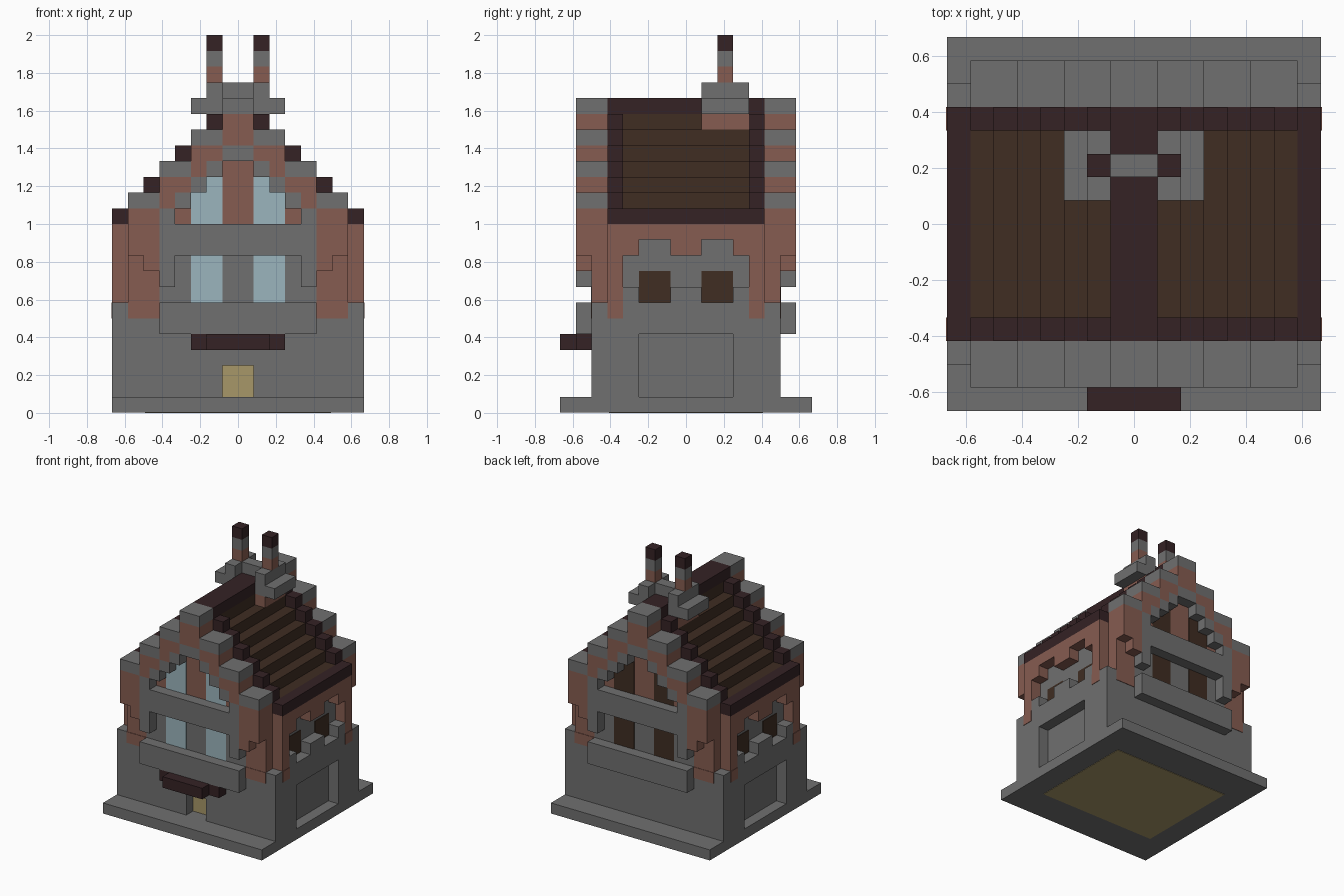
import bpy
import bmesh
from mathutils import Matrix, Vector

if "Cube" in bpy.data.objects:
    bpy.data.objects.remove(bpy.data.objects["Cube"])

U = 1 / 12      # one block
THIN = 0.04     # plate thickness in blocks


def material(name, rgb):
    m = bpy.data.materials.new(name)
    m.use_nodes = True
    colour = (*rgb, 1)
    m.diffuse_color = colour
    m.node_tree.nodes["Principled BSDF"].inputs["Base Color"].default_value = colour
    return m


STONE = material("grey stone", (0.16, 0.16, 0.16))
BRICK = material("red brick", (0.24, 0.107, 0.082))
TRIM = material("dark maroon", (0.035, 0.016, 0.018))
WOOD = material("dark brown", (0.05, 0.026, 0.016))
GLASS = material("pale blue glass", (0.33, 0.46, 0.51))
TAN = material("tan", (0.39, 0.31, 0.14))


def part(name, mat, boxes, mirror=""):
    """Blocks given as x, y and z ranges, mirrored over the named axes."""
    bm = bmesh.new()
    for xs, ys, zs in boxes:
        for sx in ((1, -1) if "x" in mirror else (1,)):
            for sy in ((1, -1) if "y" in mirror else (1,)):
                mid = Vector((sx * sum(xs), sy * sum(ys), sum(zs))) * U / 2
                size = [(r[1] - r[0]) * U for r in (xs, ys, zs)]
                bmesh.ops.create_cube(
                    bm, size=1,
                    matrix=Matrix.Translation(mid) @ Matrix.Diagonal((*size, 1)))
    mesh = bpy.data.meshes.new(name)
    bm.to_mesh(mesh)
    bm.free()
    mesh.materials.append(mat)
    obj = bpy.data.objects.new(name, mesh)
    bpy.context.collection.objects.link(obj)


def both(n):
    return (-n, n)


# Base and ground floor, with recessed side panels and doorway
part("base_plate", STONE, [(both(8), both(8), (THIN, 1))])
part("floor_underside", TAN, [(both(5.9), both(4.9), (0, 0.5))])
part("building_core", STONE, [(both(7), both(5), (1, 12))])
part("ground_front_wall", STONE, [((1, 8), (-6, -5), (1, 7))], "x")
part("door_lintel", STONE, [(both(1), (-6, -5), (3, 7))])
part("ground_back_wall", STONE, [(both(8), (5, 6), (1, 7))])
part("ground_side_wall", STONE, [((7, 8), (3, 5), (1, 7)),
                                 ((7, 8), (-5, -3), (1, 7)),
                                 ((7, 8), both(3), (5, 7))], "x")
part("door", TAN, [(both(1), (-5 - THIN, -5), (1, 3))])
part("door_awning", TRIM, [(both(3), (-7, -6), (4, 5)),
                           (both(2), (-8, -7), (4, 5))])

# Upper floor on both gable ends
part("upper_wall", STONE, [(both(5), (5, 6), (7, 12))], "y")
part("balcony", STONE, [(both(5), (6, 7), (5, 7))], "y")
part("gable_beam", STONE, [(both(5), (6, 7), (10, 12))], "y")
part("beam_bracket", STONE, [((4, 5), (6, 7), (8, 10))], "xy")

# Stepped gables: wall columns, projecting brick, arch and caps
columns, projecting, arch, caps = [], [], [], []
for k in range(7):
    x = (k, k + 1)
    cap = 19 - 2 * ((k + 1) // 2)
    columns.append((x, (5, 6), (12 if k < 5 else 7, cap)))
    if k < 5:
        arch.append((x, (6, 7), (16 - k, 17 - k)))
        projecting.append((x, (6, 7), (17 - k, cap)))
    else:
        projecting.append((x, (6, 7), (k + 4, cap)))
    caps.append((x, (5, 7), (cap, cap + 1)))
part("gable_wall", BRICK, columns, "xy")
part("gable_arch", STONE, arch, "xy")
part("gable_brick", BRICK, projecting, "xy")
part("gable_caps", STONE, caps, "xy")

# Brick feet set into the ground floor corners
part("brick_feet", BRICK, [((5, 7), (6, 6 + THIN), (6, 7)),
                           ((8, 8 + THIN), (4, 5), (6, 7))], "xy")

# Gable windows, glazed in front and shuttered at the back
for label, mat, y in (("front", GLASS, (-6 - THIN, -6)),
                      ("back", WOOD, (6, 6 + THIN))):
    part(label + "_windows", mat, [((1, 3), y, (7, 10)),
                                   ((1, 2), y, (12, 15)),
                                   ((2, 3), y, (12, 14))], "x")

# Long sides: posts, overhanging brick course, corbels, windows
part("side_posts", BRICK, [((7, 8), (4, 5), (7, 12))], "xy")
part("side_course", BRICK, [((7, 8), both(5), (11, 12))], "x")
part("side_corbels", BRICK, [((7, 8), (3, 4), (10, 11)),
                             ((7, 8), (0, 1), (10, 11))], "xy")
part("side_sills", STONE, [((7, 8), (3, 4), (7, 8)),
                           ((7, 8), (0, 1), (7, 8))], "xy")
part("side_windows", WOOD, [((7, 7 + THIN), (1, 3), (7, 9))], "xy")

# Stepped roof with raised edges, eaves and ridge
part("roof_steps", WOOD, [((k, k + 1), both(4), (12, 19 - k)) for k in range(7)], "x")
part("roof_edges", TRIM, [((k, k + 1), (4, 5), (18 - k, 20 - k)) for k in range(7)], "xy")
part("roof_eaves", TRIM, [((7, 8), both(5), (12, 13))], "x")
part("roof_ridge", TRIM, [(both(1), both(5), (19, 20))])

# Twin chimneys on a linked stone platform
part("chimney_foot", BRICK, [((1, 2), (1, 4), (18, 19))], "x")
part("chimney_platform", STONE, [((1, 3), (1, 4), (19, 20)),
                                 ((1, 2), (1, 4), (20, 21))], "x")
part("chimney_link", STONE, [(both(1), (2, 3), (20, 21))])
for name, mat, z in (("chimney_brick", BRICK, 21),
                     ("chimney_stone", STONE, 22),
                     ("chimney_top", TRIM, 23)):
    part(name, mat, [((1, 2), (2, 3), (z, z + 1))], "x")
